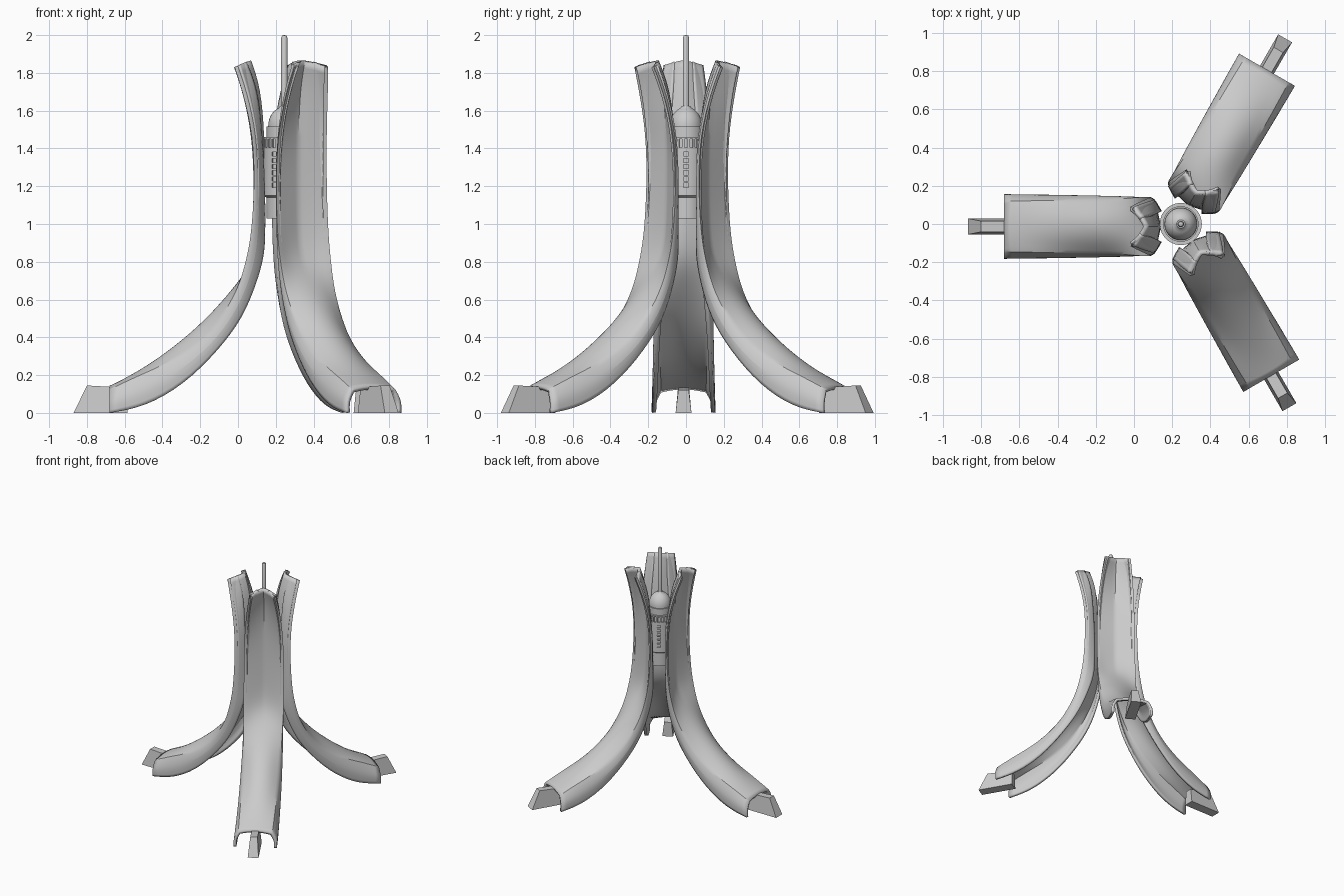
import bpy, bmesh, math
from mathutils import Matrix, Vector

if "Cube" in bpy.data.objects:
    bpy.data.objects.remove(bpy.data.objects["Cube"])

HUB = Vector((0.245, 0, 0))
SIDE = 0.013  # legs sit slightly to one side of their radial line


def make_object(name, bm):
    me = bpy.data.meshes.new(name)
    bm.to_mesh(me)
    bm.free()
    ob = bpy.data.objects.new(name, me)
    bpy.context.collection.objects.link(ob)
    return ob


def smooth(ob, angle):
    bpy.ops.object.select_all(action='DESELECT')
    ob.select_set(True)
    bpy.context.view_layer.objects.active = ob
    bpy.ops.object.shade_smooth_by_angle(angle=math.radians(angle))


# Leg stations: centre (r, z), rim (r, z, half width), lower edge (r, z, half width), wall half width
STATIONS = [
    ((.195, 1.86), (.265, 1.83, .105), (.200, 1.86, .050), .085),
    ((.145, 1.72), (.222, 1.70, .128), (.140, 1.72, .060), .110),
    ((.125, 1.47), (.165, 1.47, .152), (.115, 1.47, .075), .135),
    ((.125, 1.20), (.158, 1.20, .157), (.100, 1.20, .080), .143),
    ((.130, 0.95), (.175, 0.95, .157), (.100, 0.95, .080), .147),
    ((.160, 0.81), (.200, 0.82, .157), (.105, 0.83, .095), .152),
    ((.240, 0.70), (.240, 0.67, .152), (.145, 0.69, .115), .160),
    ((.335, 0.59), (.310, 0.54, .147), (.220, 0.50, .135), .165),
    ((.450, 0.47), (.420, 0.39, .142), (.350, 0.33, .150), .168),
    ((.640, 0.31), (.600, 0.27, .138), (.530, 0.15, .158), .170),
    ((.820, 0.195), (.770, 0.20, .136), (.740, 0.03, .165), .172),
    ((.925, 0.145), (.925, 0.125, .132), (.925, 0.0, .168), .172),
]


def leg_mesh():
    bm = bmesh.new()
    crease = bm.edges.layers.float.new('crease_edge')
    rows = []
    for i, (c, rim, edge, ww) in enumerate(STATIONS):
        k = 0.5 if i < 5 else 0.25   # folded trough above, rounded tunnel below
        mid = (c[0] + (rim[0] - c[0]) * k, c[1] + (rim[1] - c[1]) * k, rim[2] * .52)
        wall = ((rim[0] + edge[0]) / 2, (rim[1] + edge[1]) / 2, ww)
        half = [mid, rim, wall, edge]
        pts = [(r, -p, z) for r, z, p in reversed(half)]
        pts += [(c[0], 0, c[1])] + [(r, p, z) for r, z, p in half]
        rows.append([bm.verts.new((x, y + SIDE, z)) for x, y, z in pts])
    for a, b in zip(rows, rows[1:]):
        for j in range(8):
            bm.faces.new((a[j], b[j], b[j + 1], a[j + 1]))
    for i, (a, b) in enumerate(zip(rows, rows[1:])):
        for j in (2, 4, 6):
            if j != 4 or i < 6:
                bm.edges.get((a[j], b[j]))[crease] = 0.7
    return bm


def spur_mesh():
    bm = bmesh.new()
    ring = [[bm.verts.new((r, s * w + SIDE, z)) for r, z, w in
             ((.83, 0, .042), (1.115, 0, .042), (1.045, .145, .028), (.92, .138, .028), (.83, .12, .028))]
            for s in (-1, 1)]
    bm.faces.new(ring[0])
    bm.faces.new(ring[1])
    for k in range(5):
        n = (k + 1) % 5
        bm.faces.new((ring[0][k], ring[0][n], ring[1][n], ring[1][k]))
    bmesh.ops.recalc_face_normals(bm, faces=bm.faces)
    return bm


# Three legs with their foot spurs
for n, deg in enumerate((180, 60, -60), 1):
    leg = make_object("leg_%d" % n, leg_mesh())
    sub = leg.modifiers.new("smooth", 'SUBSURF')
    sub.levels = sub.render_levels = 2
    sub.boundary_smooth = 'PRESERVE_CORNERS'
    sol = leg.modifiers.new("shell", 'SOLIDIFY')
    sol.thickness = 0.022
    sol.offset = -1
    smooth(leg, 35)
    spur = make_object("foot_spur_%d" % n, spur_mesh())
    for ob in (leg, spur):
        ob.location = HUB
        ob.rotation_euler.z = math.radians(deg)


def lathe(name, profile, steps=48):
    bm = bmesh.new()
    vs = [bm.verts.new((r, 0, z)) for r, z in profile]
    es = [bm.edges.new(e) for e in zip(vs, vs[1:])]
    bmesh.ops.spin(bm, geom=vs + es, cent=(0, 0, 0), axis=(0, 0, 1),
                   angle=2 * math.pi, steps=steps)
    bmesh.ops.remove_doubles(bm, verts=bm.verts, dist=1e-5)
    bmesh.ops.recalc_face_normals(bm, faces=bm.faces)
    ob = make_object(name, bm)
    ob.location = HUB
    smooth(ob, 30)
    return ob


# Central hub body with stepped collars
hub = lathe("hub_body", [(0, 1.03), (.095, 1.03), (.095, 1.14), (.11, 1.15), (.11, 1.46),
                         (.093, 1.46), (.093, 1.515), (0, 1.515)])

# Domed cap and rod
dome = [(.085 * math.cos(a), 1.52 + .1 * math.sin(a))
        for a in (math.radians(10 * i) for i in range(8))]
lathe("dome_cap", [(0, 1.50), (.085, 1.50)] + dome + [(.022, 1.625), (0, 1.625)])
lathe("top_rod", [(0, 1.6), (.017, 1.6), (.017, 1.985), (.012, 1.997), (0, 2.0)], 16)

# Slots cut into the hub: three columns plus a ring of notches
bm = bmesh.new()


def slot(angle, z, w, h):
    m = (Matrix.Rotation(angle, 4, 'Z') @ Matrix.Translation((.11, 0, z))
         @ Matrix.Diagonal((.024, w, h, 1)))
    bmesh.ops.create_cube(bm, size=1, matrix=m)


for k in range(3):
    for i in range(6):
        slot(math.radians(120 * k), 1.205 + .033 * i, .026, .022)
for k in range(24):
    slot(math.radians(15 * k), 1.428, .017, .045)
cutter = make_object("slot_cutter", bm)
cutter.location = HUB
cutter.hide_render = True
cutter.display_type = 'WIRE'
cut = hub.modifiers.new("slots", 'BOOLEAN')
cut.operation = 'DIFFERENCE'
cut.solver = 'EXACT'
cut.object = cutter
